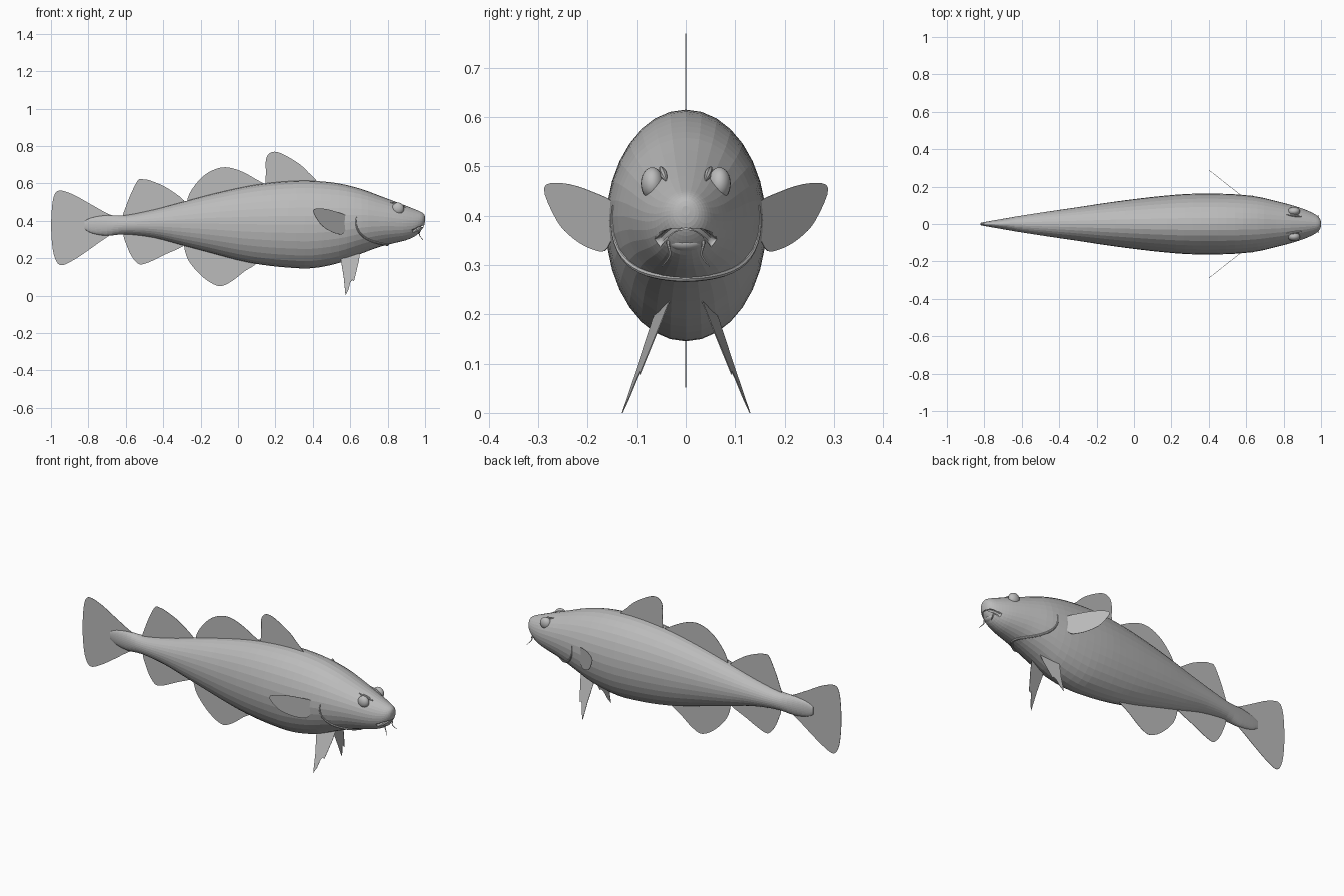
import bpy, bmesh
from math import sin, cos, pi, radians
from mathutils import Vector

cube = bpy.data.objects.get("Cube")
if cube:
    bpy.data.objects.remove(cube, do_unlink=True)

grey = bpy.data.materials.new("plain_grey")
grey.use_nodes = True
grey.diffuse_color = (0.5, 0.5, 0.5, 1)
grey.node_tree.nodes["Principled BSDF"].inputs["Base Color"].default_value = (0.5, 0.5, 0.5, 1)


def spline(points, steps, closed=False):
    """Catmull-Rom curve through points of any dimension."""
    n = len(points)
    pick = (lambda i: points[i % n]) if closed else (lambda i: points[max(0, min(n - 1, i))])
    out = []
    for i in range(n if closed else n - 1):
        for s in range(steps):
            t = s / steps
            out.append([0.5 * (2 * b + (c - a) * t + (2 * a - 5 * b + 4 * c - d) * t * t
                               + (3 * b - a - 3 * c + d) * t ** 3)
                        for a, b, c, d in zip(pick(i - 1), pick(i), pick(i + 1), pick(i + 2))])
    return out if closed else out + [list(points[-1])]


def add_mesh(name, bm):
    bmesh.ops.recalc_face_normals(bm, faces=bm.faces)
    mesh = bpy.data.meshes.new(name)
    bm.to_mesh(mesh)
    bm.free()
    mesh.materials.append(grey)
    obj = bpy.data.objects.new(name, mesh)
    bpy.context.collection.objects.link(obj)
    return obj


def activate(obj):
    bpy.ops.object.select_all(action='DESELECT')
    obj.select_set(True)
    bpy.context.view_layer.objects.active = obj


# Body stations: x, top, bottom, half width
STATIONS = spline([
    (-0.82, 0.40, 0.355, 0.006), (-0.78, 0.418, 0.333, 0.014), (-0.7, 0.43, 0.32, 0.028),
    (-0.6, 0.43, 0.328, 0.045), (-0.45, 0.46, 0.31, 0.068), (-0.3, 0.50, 0.27, 0.09),
    (-0.15, 0.54, 0.23, 0.113), (0, 0.575, 0.19, 0.133), (0.13, 0.598, 0.165, 0.148),
    (0.27, 0.612, 0.15, 0.16), (0.4, 0.614, 0.147, 0.163), (0.54, 0.60, 0.175, 0.159),
    (0.66, 0.57, 0.225, 0.146), (0.76, 0.533, 0.262, 0.123), (0.84, 0.503, 0.282, 0.102),
    (0.9, 0.48, 0.297, 0.083), (0.95, 0.46, 0.32, 0.062), (0.98, 0.447, 0.35, 0.044),
    (0.995, 0.435, 0.375, 0.026), (1.0, 0.42, 0.40, 0.008)], 3)


def skin(x, angle):
    """Point on the body; angle is measured upward from the left side."""
    for a, b in zip(STATIONS, STATIONS[1:]):
        if a[0] <= x <= b[0]:
            break
    t = (x - a[0]) / (b[0] - a[0])
    top, low, wide = (p + (q - p) * t for p, q in zip(a[1:], b[1:]))
    return Vector((x, wide * cos(angle), (top + low) / 2 + (top - low) / 2 * sin(angle)))


def make_body(sides=32):
    bm = bmesh.new()
    rings = []
    for x, top, low, wide in STATIONS:
        rings.append([bm.verts.new((x, wide * cos(2 * pi * k / sides),
                                    (top + low) / 2 + (top - low) / 2 * sin(2 * pi * k / sides)))
                      for k in range(sides)])
    for a, b in zip(rings, rings[1:]):
        for k in range(sides):
            j = (k + 1) % sides
            bm.faces.new((a[k], a[j], b[j], b[k]))
    bm.faces.new(rings[0])
    bm.faces.new(rings[-1])
    return add_mesh("body", bm)


def fin(name, outline, place=lambda x, z: (x, 0, z), smooth=True):
    """Thin plate from an x, z outline, set into space by place."""
    bm = bmesh.new()
    pts = spline(outline, 4, True) if smooth else outline
    bm.faces.new([bm.verts.new(place(x, z)) for x, z in pts])
    bmesh.ops.triangulate(bm, faces=bm.faces[:])
    obj = add_mesh(name, bm)
    mod = obj.modifiers.new("thickness", 'SOLIDIFY')
    mod.thickness = 0.002
    mod.offset = 0
    return obj


def tube(name, points, radius, taper=lambda t: 1):
    curve = bpy.data.curves.new(name, 'CURVE')
    curve.dimensions = '3D'
    curve.bevel_depth = radius
    curve.bevel_resolution = 2
    curve.use_fill_caps = True
    line = curve.splines.new('POLY')
    line.points.add(len(points) - 1)
    for i, (p, co) in enumerate(zip(line.points, points)):
        p.co = (*co, 1)
        p.radius = taper(i / (len(points) - 1))
    curve.materials.append(grey)
    obj = bpy.data.objects.new(name, curve)
    bpy.context.collection.objects.link(obj)
    activate(obj)
    bpy.ops.object.convert(target='MESH')
    bpy.ops.object.shade_smooth_by_angle()
    return bpy.context.object


def ball(name, centre, size):
    bm = bmesh.new()
    bmesh.ops.create_uvsphere(bm, u_segments=20, v_segments=12, radius=1)
    bmesh.ops.scale(bm, vec=size, verts=bm.verts)
    bmesh.ops.translate(bm, vec=centre, verts=bm.verts)
    obj = add_mesh(name, bm)
    activate(obj)
    bpy.ops.object.shade_smooth()
    return obj


# Body with an arched mouth groove
body = make_body()


def mouth_arch(lift, forward):
    return [(0.985 + forward - 0.05 * u * u, 0.06 * u, 0.378 + lift - 0.035 * u * u)
            for u in [i / 8 - 1 for i in range(17)]]


cutter = tube("mouth_cutter", mouth_arch(0, 0), 0.011)
cutter.hide_render = True
cut = body.modifiers.new("mouth", 'BOOLEAN')
cut.operation = 'DIFFERENCE'
cut.object = cutter
activate(body)
bpy.ops.object.modifier_apply(modifier=cut.name)
bpy.data.objects.remove(cutter, do_unlink=True)

tube("upper_lip", mouth_arch(0.012, 0.002), 0.006, lambda t: 0.4 + 0.6 * sin(pi * t))
ball("lower_jaw", (0.95, 0, 0.345), (0.026, 0.036, 0.018))

# Gill cover edge running under the throat
gill = [skin(0.63 + 0.17 * sin(a) ** 2, a) for a in [radians(8 - 196 * i / 32) for i in range(33)]]
tube("gill_edge", gill, 0.007, lambda t: 0.3 + 0.7 * min(1, 5 * t, 5 * (1 - t)))

# Fins on the centre line
fin("tail_fin", [(-0.62, 0.41), (-0.69, 0.435), (-0.79, 0.49), (-0.88, 0.54), (-0.955, 0.562),
                 (-0.985, 0.53), (-0.997, 0.44), (-0.998, 0.33), (-0.985, 0.22), (-0.95, 0.163),
                 (-0.88, 0.19), (-0.79, 0.25), (-0.69, 0.32), (-0.62, 0.345)])
fin("front_dorsal_fin", [(0.16, 0.57), (0.15, 0.65), (0.15, 0.73), (0.175, 0.765), (0.225, 0.763),
                         (0.32, 0.71), (0.375, 0.66), (0.42, 0.6), (0.3, 0.56)])
fin("middle_dorsal_fin", [(-0.24, 0.49), (-0.262, 0.54), (-0.185, 0.64), (-0.09, 0.685),
                          (0, 0.672), (0.1, 0.62), (0.14, 0.585), (0, 0.54)])
fin("rear_dorsal_fin", [(-0.6, 0.41), (-0.6, 0.475), (-0.54, 0.61), (-0.505, 0.622),
                        (-0.46, 0.612), (-0.37, 0.57), (-0.28, 0.49), (-0.4, 0.45)])
fin("front_anal_fin", [(-0.26, 0.3), (-0.275, 0.21), (-0.2, 0.11), (-0.11, 0.053), (-0.045, 0.07),
                       (0.035, 0.13), (0.1, 0.18), (0, 0.22)])
fin("rear_anal_fin", [(-0.6, 0.35), (-0.59, 0.255), (-0.545, 0.18), (-0.5, 0.17), (-0.39, 0.22),
                      (-0.28, 0.28), (-0.4, 0.33)])

# Paired fins, eyes, brows and barbels
for side, s in (("left", 1), ("right", -1)):
    fin(side + "_pectoral_fin",
        [(0.59, 0.415), (0.52, 0.45), (0.445, 0.466), (0.402, 0.455), (0.435, 0.39), (0.475, 0.355),
         (0.525, 0.332), (0.565, 0.335)],
        lambda x, z: (x, s * (0.155 + (0.57 - x) * 0.79), z))
    fin(side + "_pelvic_fin",
        [(0.655, 0.25), (0.645, 0.18), (0.62, 0.078), (0.61, 0.085), (0.6, 0.07), (0.59, 0.03),
         (0.575, 0.0), (0.565, 0.1), (0.55, 0.19), (0.57, 0.25)],
        lambda x, z: (x, s * (0.04 + (0.23 - z) * 0.36 + (0.61 - x) * 0.2), z), False)
    ball(side + "_eye", (0.855, s * 0.068, 0.465), (0.033, 0.023, 0.033))
    brow = [skin(0.815 + 0.08 * i / 8, radians(62)) for i in range(9)]
    tube(side + "_brow", [(p.x, s * p.y, p.z) for p in brow], 0.008,
         lambda t: 0.2 + 0.8 * sin(pi * t))
    barbel = spline([(0.95, 0.028, 0.358), (0.965, 0.036, 0.345), (0.972, 0.032, 0.32),
                     (0.99, 0.048, 0.297)], 5)
    tube(side + "_barbel", [(x, s * y, z) for x, y, z in barbel], 0.005, lambda t: 1 - 0.8 * t)
